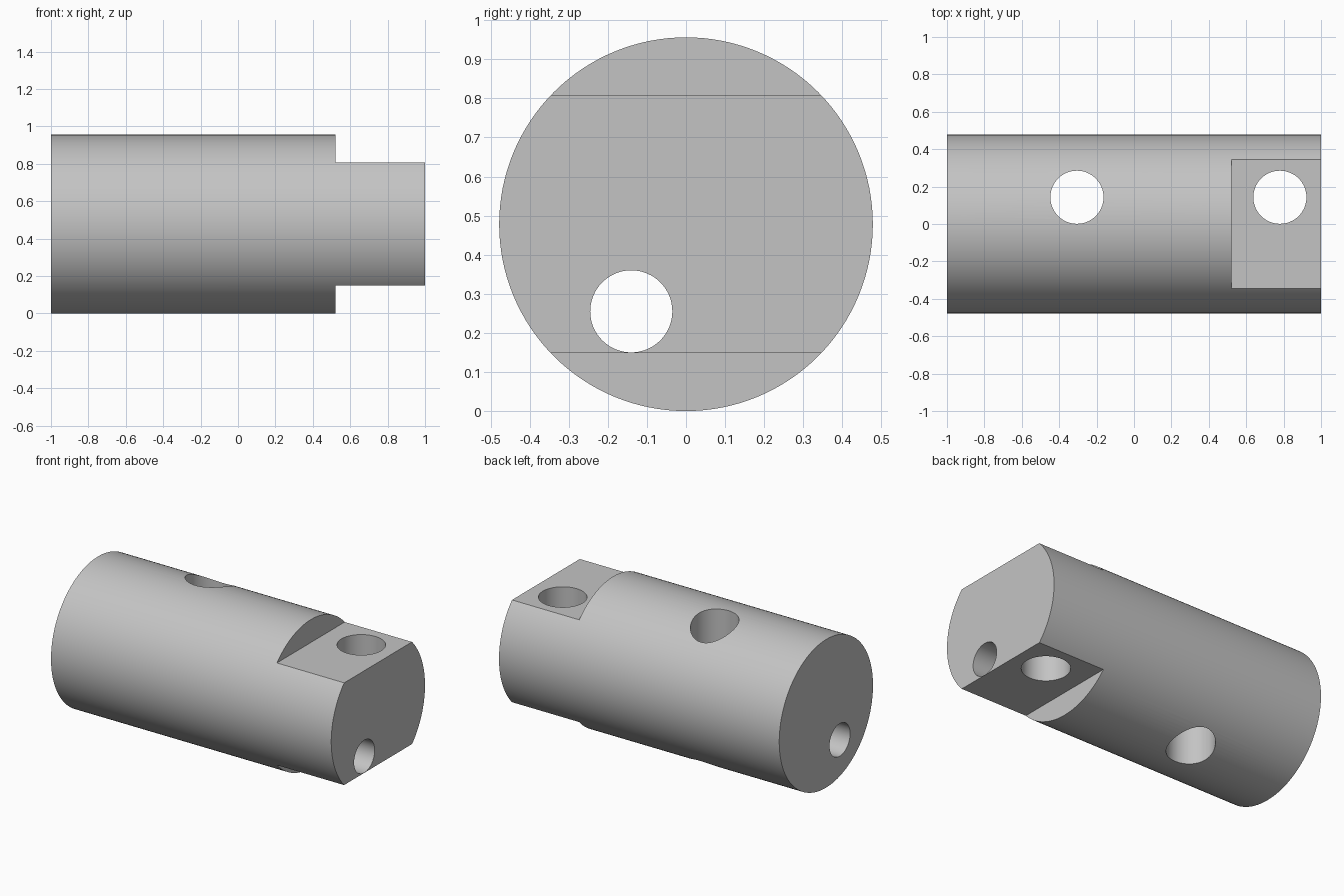
import bpy
import math

cube = bpy.data.objects.get("Cube")
if cube:
    bpy.data.objects.remove(cube, do_unlink=True)

RADIUS = 0.478
FLAT_LOW, FLAT_HIGH, SHOULDER = 0.149, 0.808, 0.52

grey = bpy.data.materials.new("plain_grey")
grey.use_nodes = True
colour = (0.55, 0.55, 0.55, 1)
grey.diffuse_color = colour
grey.node_tree.nodes["Principled BSDF"].inputs["Base Color"].default_value = colour


def cylinder(name, radius, length, centre, along_x, sides):
    turn = (0, math.pi / 2, 0) if along_x else (0, 0, 0)
    bpy.ops.mesh.primitive_cylinder_add(vertices=sides, radius=radius, depth=length,
                                        location=centre, rotation=turn)
    obj = bpy.context.object
    obj.name = name
    obj.data.materials.append(grey)
    return obj


def block(name, low, high):
    centre = [(a + b) / 2 for a, b in zip(low, high)]
    bpy.ops.mesh.primitive_cube_add(size=1, location=centre)
    obj = bpy.context.object
    obj.name = name
    obj.scale = [b - a for a, b in zip(low, high)]
    bpy.ops.object.transform_apply(location=False, rotation=False, scale=True)
    obj.data.materials.append(grey)
    return obj


# Round bar
body = cylinder("shaft_body", RADIUS, 2, (0, 0, RADIUS), True, 128)

# Flats on the tongue, cross holes and the off-centre lengthwise bore
cutters = [
    block("upper_flat_cutter", (SHOULDER, -1, FLAT_HIGH), (1.2, 1, 1.2)),
    block("lower_flat_cutter", (SHOULDER, -1, -0.2), (1.2, 1, FLAT_LOW)),
    cylinder("middle_hole_cutter", 0.142, 2, (-0.305, 0.143, RADIUS), False, 64),
    cylinder("tongue_hole_cutter", 0.142, 2, (0.78, 0.143, RADIUS), False, 64),
    cylinder("long_bore_cutter", 0.105, 3, (0, -0.14, 0.255), True, 64),
]
for cutter in cutters:
    cut = body.modifiers.new(cutter.name, "BOOLEAN")
    cut.operation = "DIFFERENCE"
    cut.solver = "EXACT"
    cut.object = cutter
    bpy.context.view_layer.objects.active = body
    bpy.ops.object.modifier_apply(modifier=cut.name)
    bpy.data.objects.remove(cutter, do_unlink=True)

# Smooth round walls, crisp edges
bpy.ops.object.select_all(action="DESELECT")
body.select_set(True)
bpy.context.view_layer.objects.active = body
bpy.ops.object.shade_smooth_by_angle(angle=math.radians(25))
